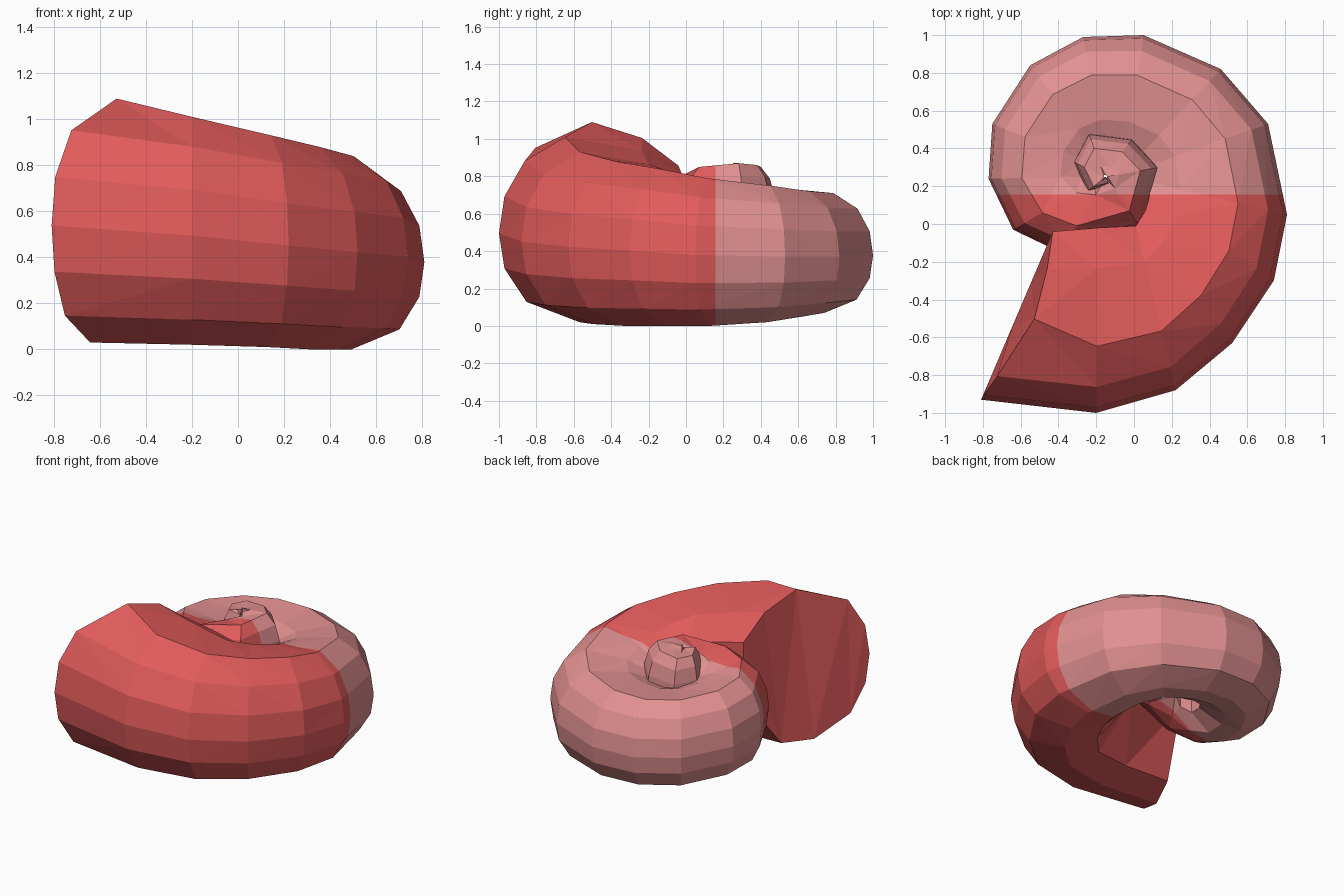
import bpy, bmesh, math
from mathutils import Vector

if "Cube" in bpy.data.objects:
    bpy.data.objects.remove(bpy.data.objects["Cube"])

# Whorl stations: outer x, y, inner x, y, bottom z, top z (mouth to apex)
STATIONS = [
    (-.81, -.93, -.43, -.04, .03, 1.09),
    (-.20, -1.0, -.19, -.02, .02, 1.01),
    (.22, -.88, .01, -.01, .01, .93),
    (.52, -.63, .06, .07, .00, .88),
    (.74, -.30, .08, .14, .00, .84),
    (.81, .05, .09, .22, .00, .79),
    (.71, .53, .08, .31, .02, .75),
    (.46, .82, .04, .37, .05, .72),
    (.05, 1.0, -.04, .41, .07, .71),
    (-.27, .99, -.15, .43, .08, .71),
    (-.55, .84, -.22, .41, .09, .72),
    (-.75, .53, -.27, .34, .11, .74),
    (-.77, .24, -.28, .25, .12, .76),
    (-.64, -.03, -.21, .22, .15, .79),
    (-.39, -.15, -.15, .24, .22, .81),
    (.04, -.03, -.14, .25, .28, .85),
    (.13, .30, -.14, .25, .32, .87),
    (-.01, .45, -.15, .26, .34, .86),
    (-.24, .48, -.16, .26, .36, .85),
    (-.32, .33, -.16, .25, .38, .85),
    (-.25, .17, -.15, .25, .40, .86),
    (-.13, .20, -.15, .25, .42, .84),
]
# Whorl cross-section: u from inner to outer, v from bottom to top
SECTION = [(0, .78), (.22, .92), (.64, 1), (.86, .87), (.97, .68), (1, .48),
           (.97, .29), (.85, .11), (.56, 0), (.3, .03), (0, .18)]
COLOUR_LINE = .157


def material(name, rgb):
    m = bpy.data.materials.new(name)
    m.diffuse_color = (*rgb, 1)
    m.use_nodes = True
    m.node_tree.nodes["Principled BSDF"].inputs["Base Color"].default_value = m.diffuse_color
    return m


bm = bmesh.new()
rings = []
for i, (ox, oy, ix, iy, zb, zt) in enumerate(STATIONS):
    ease = min(1, i / 8)
    flat = 1 if i > 13 else .5 * ease   # shoulder flattens toward the apex
    ring = []
    for k, (u, v) in enumerate(SECTION):
        if k < 2:
            v += (1 - v) * flat
        if k == 10:
            v += .22 * (1 - ease)       # body whorl hugs the coil near the mouth
        if i == 0 and k == 2:
            u = .52
        # upper lip of the mouth leans back
        lean = .1 * v * v * math.sin(math.pi * u) if i == 0 else 0
        ring.append(bm.verts.new((ix + (ox - ix) * u + lean,
                                  iy + (oy - iy) * u,
                                  zb + (zt - zb) * v)))
    rings.append(ring)

# Coiled skin, closed at the mouth and the apex
n = len(SECTION)
for a, b in zip(rings, rings[1:]):
    for k in range(n):
        j = (k + 1) % n
        bm.faces.new((a[k], a[j], b[j], b[k]))
bm.faces.new(rings[0])
bm.faces.new(rings[-1])
bmesh.ops.triangulate(bm, faces=bm.faces[:], quad_method='SHORT_EDGE')
bmesh.ops.recalc_face_normals(bm, faces=bm.faces[:])

# Straight colour division across the shell
bmesh.ops.bisect_plane(bm, geom=bm.verts[:] + bm.edges[:] + bm.faces[:],
                       plane_co=Vector((0, COLOUR_LINE, 0)),
                       plane_no=Vector((0, 1, 0)))
for f in bm.faces:
    f.material_index = int(f.calc_center_median().y > COLOUR_LINE)
    f.smooth = False

mesh = bpy.data.meshes.new("spiral_shell")
bm.to_mesh(mesh)
bm.free()
mesh.materials.append(material("red", (.76, .105, .105)))
mesh.materials.append(material("pale_pink", (.76, .28, .28)))
bpy.context.collection.objects.link(bpy.data.objects.new("spiral_shell", mesh))
